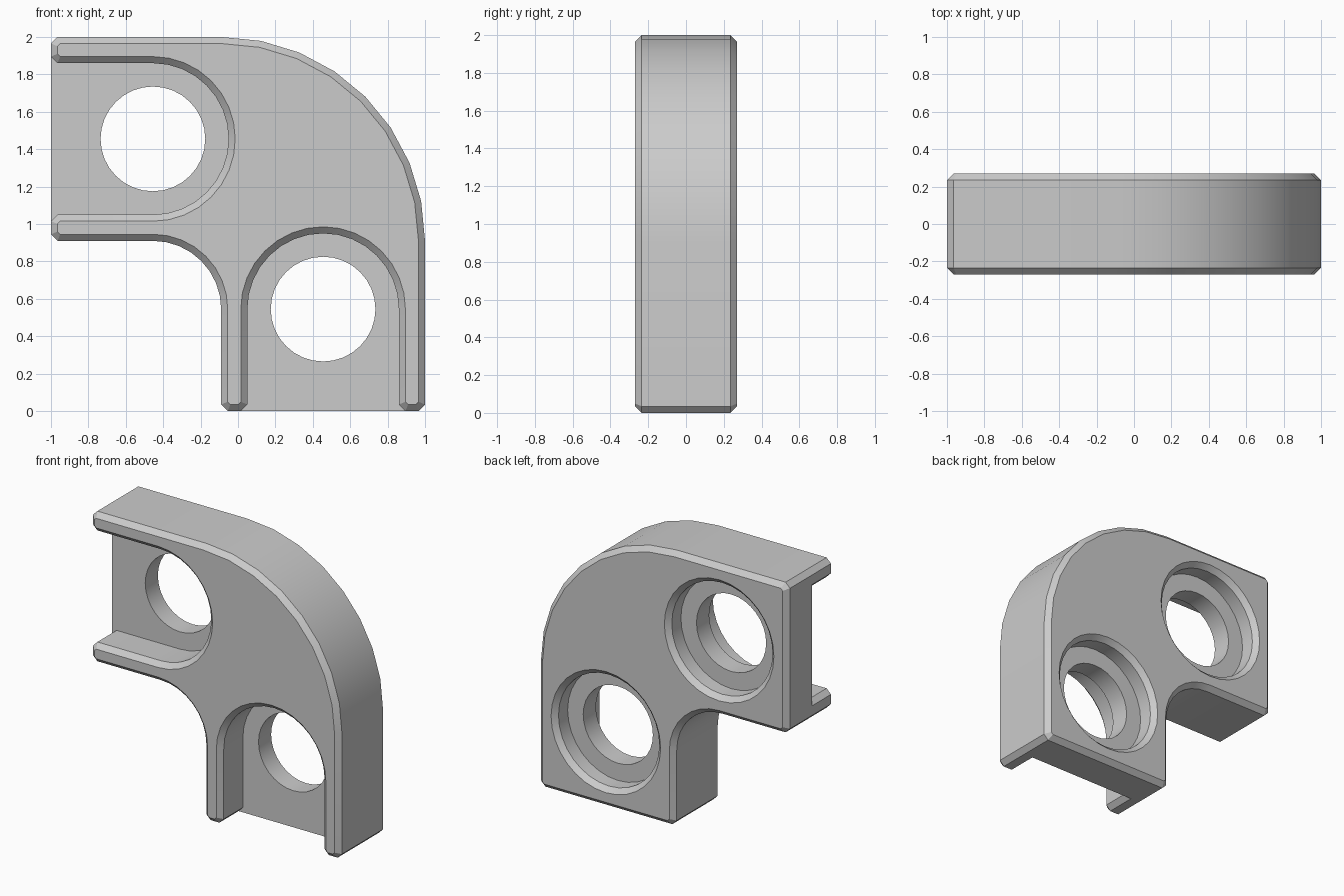
import bpy, bmesh, math
from mathutils import Vector

if "Cube" in bpy.data.objects:
    bpy.data.objects.remove(bpy.data.objects["Cube"])

C = 0.035          # chamfer size
HALF = 0.27        # half thickness
R = 0.405          # pocket / counterbore radius
CX, CZ = -0.455, 1.455


def arc(cx, cz, r, a0, a1, n):
    return [(cx + r * math.cos(math.radians(a0 + (a1 - a0) * i / n)),
             cz + r * math.sin(math.radians(a0 + (a1 - a0) * i / n))) for i in range(n + 1)]


def offset(pts, d):
    """Mitred outward offset of a counter-clockwise outline."""
    out, n = [], len(pts)
    for i in range(n):
        a, b, c = (Vector(pts[k % n]) for k in (i - 1, i, i + 1))
        u, v = (b - a).normalized(), (c - b).normalized()
        n1, n2 = Vector((u.y, -u.x)), Vector((v.y, -v.x))
        m = b + (n1 + n2) * (d / (1 + n1.dot(n2)))
        out.append((m.x, m.y))
    return out


def loft(name, layers):
    """Solid through matching xz outlines, each placed at its own y."""
    bm = bmesh.new()
    rings = [[bm.verts.new((x, y, z)) for x, z in pts] for pts, y in layers]
    n = len(rings[0])
    for a, b in zip(rings, rings[1:]):
        for i in range(n):
            j = (i + 1) % n
            bm.faces.new((a[i], a[j], b[j], b[i]))
    bm.faces.new(rings[0])
    bm.faces.new(rings[-1])
    bmesh.ops.recalc_face_normals(bm, faces=bm.faces[:])
    me = bpy.data.meshes.new(name)
    bm.to_mesh(me)
    bm.free()
    ob = bpy.data.objects.new(name, me)
    bpy.context.collection.objects.link(ob)
    return ob


def swap(pts):
    """Mirror an outline across the elbow's diagonal."""
    return [(z - 1, x + 1) for x, z in pts]


# Elbow body with chamfered rims and end corners
outline = ([(1 - C, 0), (1, C)] + arc(-0.09, 0.91, 1.09, 0, 90, 8)
           + [(-1 + C, 2), (-1, 2 - C), (-1, 0.91 + C), (-1 + C, 0.91)]
           + arc(-0.455, 0.545, 0.365, 90, 0, 8)
           + [(-0.09, C), (-0.09 + C, 0)])
inner = offset(outline, -C)
body = loft("elbow_body", [(inner, -HALF), (outline, C - HALF), (outline, HALF - C), (inner, HALF)])

# Front channel: rounded slot whose open end flares to chamfer the rails
E = 0.1
slot = ([(-1 - E, CZ - R - C - E), (-1 + C, CZ - R)]
        + arc(CX, CZ, R, -90, 90, 16)
        + [(-1 + C, CZ + R), (-1 - E, CZ + R + C + E)])
channel = [(offset(slot, 0.06), -HALF - 0.06 + C), (slot, C - HALF), (slot, -0.015)]

# Stepped round opening bored in from the back
steps = [(0.28, -0.1), (0.28, 0.13), (R, 0.13), (R, HALF - C), (R + 0.06, HALF - C + 0.06)]
bore = [(arc(CX, CZ, r, 0, 360, 32)[:-1], y) for r, y in steps]

# Cut both arms
bpy.context.view_layer.objects.active = body
body.select_set(True)
for part, layers in (("channel_cutter", channel), ("bore_cutter", bore)):
    for flip in (False, True):
        cutter = loft(part, [(swap(p) if flip else p, y) for p, y in layers])
        cutter.hide_render = True
        mod = body.modifiers.new("cut", 'BOOLEAN')
        mod.operation = 'DIFFERENCE'
        mod.solver = 'EXACT'
        mod.object = cutter
        bpy.ops.object.modifier_apply(modifier=mod.name)
        bpy.data.objects.remove(cutter, do_unlink=True)

bpy.ops.object.shade_smooth_by_angle(angle=math.radians(30))
